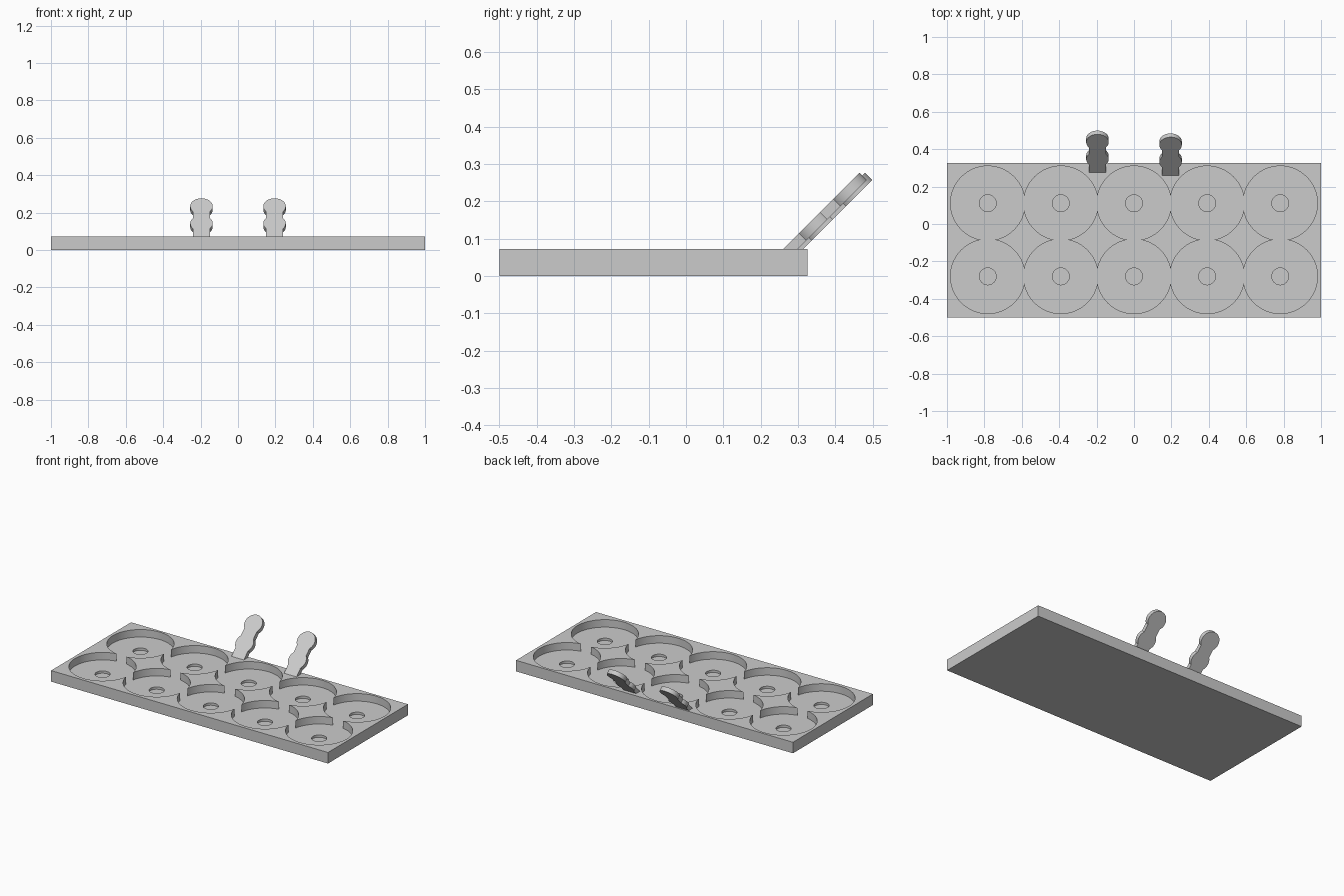
import bpy, bmesh
from math import sin, cos, radians, acos, degrees, sqrt
from mathutils import Vector, Matrix

if "Cube" in bpy.data.objects:
    bpy.data.objects.remove(bpy.data.objects["Cube"], do_unlink=True)

grey = bpy.data.materials.new("plain_grey")
grey.use_nodes = True
grey.diffuse_color = (0.6, 0.6, 0.6, 1)
grey.node_tree.nodes["Principled BSDF"].inputs["Base Color"].default_value = (0.6, 0.6, 0.6, 1)

TOP = 0.072
PITCH = 0.391


def make_object(name, bm):
    bmesh.ops.recalc_face_normals(bm, faces=bm.faces[:])
    mesh = bpy.data.meshes.new(name)
    bm.to_mesh(mesh)
    bm.free()
    obj = bpy.data.objects.new(name, mesh)
    mesh.materials.append(grey)
    bpy.context.collection.objects.link(obj)
    return obj


def smooth(obj):
    bpy.ops.object.select_all(action="DESELECT")
    obj.select_set(True)
    bpy.context.view_layer.objects.active = obj
    bpy.ops.object.shade_smooth_by_angle(angle=radians(30))


def cut_cylinder(target, x, y, radius, floor):
    """Sink a round recess down to the given floor height."""
    bm = bmesh.new()
    height = 0.2
    bmesh.ops.create_cone(bm, cap_ends=True, segments=64, radius1=radius, radius2=radius,
                          depth=height, matrix=Matrix.Translation((x, y, floor + height / 2)))
    cutter = make_object("recess_cutter", bm)
    cutter.hide_render = True
    mod = target.modifiers.new("recess", "BOOLEAN")
    mod.operation = "DIFFERENCE"
    mod.solver = "EXACT"
    mod.object = cutter
    bpy.context.view_layer.objects.active = target
    bpy.ops.object.modifier_apply(modifier=mod.name)
    bpy.data.objects.remove(cutter, do_unlink=True)


# Tray slab
bm = bmesh.new()
bmesh.ops.create_cube(bm, size=1, matrix=Matrix.Translation((0, -0.0875, TOP / 2))
                      @ Matrix.Diagonal((2, 0.825, TOP, 1)))
tray = make_object("tray", bm)

# Two rows of five round pockets, then a small hole in each pocket floor
for radius, floor in ((0.199, 0.023), (0.045, 0.008)):
    for row in range(2):
        for col in range(-2, 3):
            cut_cylinder(tray, col * PITCH, -0.28 + row * PITCH, radius, floor)
smooth(tray)


def arc(centre, radius, start, end, steps):
    angles = [radians(start + (end - start) * i / steps) for i in range(steps + 1)]
    return [(radius * cos(a), centre + radius * sin(a)) for a in angles]


def make_tab(name, x, y):
    """Leaning tab: a straight stem with two round lobes."""
    half, lobe = 0.045, 0.06
    meet = degrees(acos(half / lobe))
    side = [(half, -0.005)] + arc(0.1, lobe, -meet, meet, 16) + arc(0.229, lobe, -meet, 90, 26)
    outline = side + [(-u, t) for u, t in reversed(side[:-1])]
    along = Vector((0, 1, 1)) / sqrt(2)
    back = Vector((0, 1, -1)) / sqrt(2) * 0.028
    base = Vector((x, y, TOP))
    bm = bmesh.new()
    face = bm.faces.new([bm.verts.new(base + Vector((u, 0, 0)) + along * t) for u, t in outline])
    ext = bmesh.ops.extrude_face_region(bm, geom=[face], use_keep_orig=True)
    bmesh.ops.translate(bm, vec=back, verts=[v for v in ext["geom"] if isinstance(v, bmesh.types.BMVert)])
    smooth(make_object(name, bm))


make_tab("right_tab", -PITCH / 2, 0.275)
make_tab("left_tab", PITCH / 2, 0.26)
